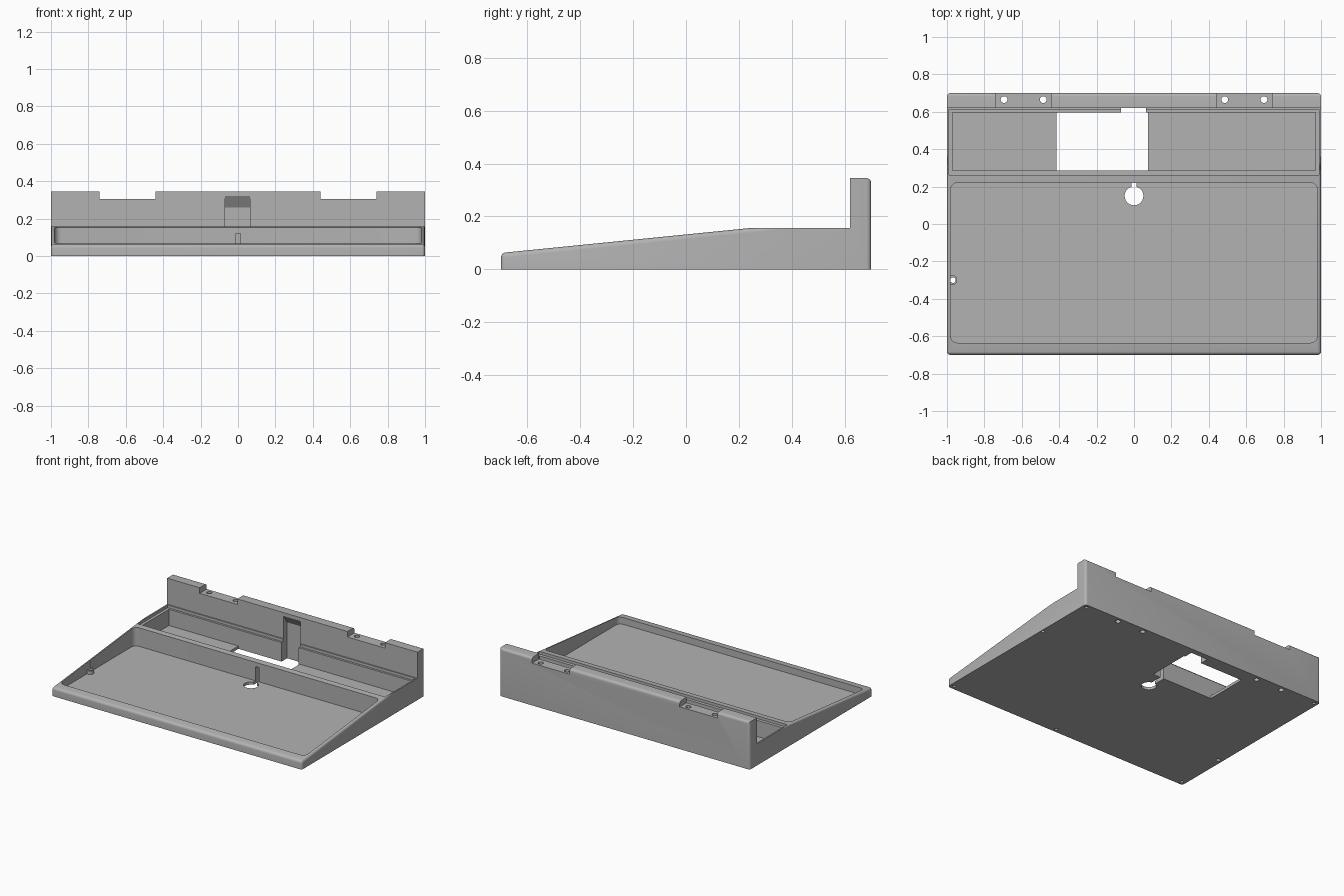
import bpy, bmesh, math

cube = bpy.data.objects.get("Cube")
if cube:
    bpy.data.objects.remove(cube)

grey = bpy.data.materials.new("grey plastic")
grey.use_nodes = True
grey.diffuse_color = (0.45, 0.45, 0.45, 1)
grey.node_tree.nodes["Principled BSDF"].inputs["Base Color"].default_value = (0.45, 0.45, 0.45, 1)


def make(name, bm):
    bmesh.ops.recalc_face_normals(bm, faces=bm.faces)
    mesh = bpy.data.meshes.new(name)
    bm.to_mesh(mesh)
    bm.free()
    mesh.materials.append(grey)
    ob = bpy.data.objects.new(name, mesh)
    bpy.context.collection.objects.link(ob)
    return ob


def extrude_profile(points, x0, x1):
    """Closed (y, z) outline swept along x."""
    bm = bmesh.new()
    face = bm.faces.new([bm.verts.new((x0, y, z)) for y, z in points])
    new = bmesh.ops.extrude_face_region(bm, geom=[face])["geom"]
    verts = [g for g in new if isinstance(g, bmesh.types.BMVert)]
    bmesh.ops.translate(bm, verts=verts, vec=(x1 - x0, 0, 0))
    return bm


def box(x0, x1, y0, y1, z0, z1, radius=0):
    """Box with optionally rounded vertical corners."""
    bm = extrude_profile([(y0, z0), (y1, z0), (y1, z1), (y0, z1)], x0, x1)
    if radius:
        upright = [e for e in bm.edges if abs(e.verts[0].co.z - e.verts[1].co.z) > 1e-4]
        bmesh.ops.bevel(bm, geom=upright, offset=radius, segments=5, profile=0.5, affect='EDGES')
    return bm


def cylinder(x, y, r, z0, z1, sides=24):
    bm = bmesh.new()
    bmesh.ops.create_cone(bm, cap_ends=True, segments=sides, radius1=r, radius2=r, depth=z1 - z0)
    bmesh.ops.translate(bm, verts=bm.verts, vec=(x, y, (z0 + z1) / 2))
    return bm


def combine(target, bm, operation='DIFFERENCE'):
    tool = make("cutter", bm)
    tool.hide_render = True
    mod = target.modifiers.new("shape", 'BOOLEAN')
    mod.operation, mod.solver, mod.object = operation, 'EXACT', tool
    bpy.context.view_layer.objects.active = target
    bpy.ops.object.modifier_apply(modifier=mod.name)
    bpy.data.objects.remove(tool)


# Wedge-shaped case with an upright rear wall
outline = [(-0.70, 0), (-0.70, 0.062), (0.25, 0.157), (0.62, 0.157),
           (0.62, 0.345), (0.70, 0.345), (0.70, 0)]
bm = extrude_profile(outline, -1, 1)


def is_rounded(edge):
    a, b = edge.verts[0].co, edge.verts[1].co
    mid = (a + b) / 2
    return abs(mid.y) > 0.699 and mid.z > 0.01 or (abs(a.y - b.y) > 0.9 and mid.z > 0.05)


bmesh.ops.bevel(bm, geom=[e for e in bm.edges if is_rounded(e)], offset=0.018,
                segments=5, profile=0.5, affect='EDGES')
case = make("case_body", bm)

# Main tray, then the stepped rear compartment
floor = 0.02
combine(case, box(-0.98, 0.98, -0.635, 0.22, floor, 0.4, 0.035))
combine(case, box(-0.99, 0.99, 0.262, 0.612, 0.137, 0.25))
combine(case, box(-0.97, 0.97, 0.285, 0.597, floor, 0.25))

# Open window in the rear floor
combine(case, box(-0.415, 0.075, 0.285, 0.597, -0.1, 0.1))

# Cable channel with sloping roof in the rear wall
combine(case, extrude_profile([(0.55, -0.1), (0.66, -0.1), (0.66, 0.26),
                               (0.62, 0.32), (0.55, 0.32)], -0.07, 0.065))

# Cable hole and slot through the ridge
combine(case, cylinder(0, 0.15, 0.05, -0.1, 0.1, 40))
combine(case, box(-0.014, 0.014, 0.16, 0.32, -0.1, 0.122))

# Screw boss on the tray's side wall
combine(case, cylinder(-0.971, -0.3, 0.026, 0.005, 0.045), 'UNION')
combine(case, cylinder(-0.968, -0.3, 0.015, -0.1, 0.1))

# Hinge notches with through holes
for side in (-1, 1):
    x0, x1 = sorted((side * 0.44, side * 0.74))
    combine(case, box(x0, x1, 0.5, 0.8, 0.305, 0.5))
    for x in (0.485, 0.695):
        combine(case, cylinder(side * x, 0.665, 0.018, -0.1, 0.5))

# Blind screw holes underneath
for x, y in [(-0.97, -0.67), (0.97, -0.67), (-0.97, 0.67), (0.97, 0.67), (0.985, 0.25), (0.1, -0.67)]:
    combine(case, cylinder(x, y, 0.012, -0.1, 0.03, 16))

bpy.ops.object.select_all(action='DESELECT')
case.select_set(True)
bpy.context.view_layer.objects.active = case
bpy.ops.object.shade_smooth_by_angle(angle=math.radians(30))
